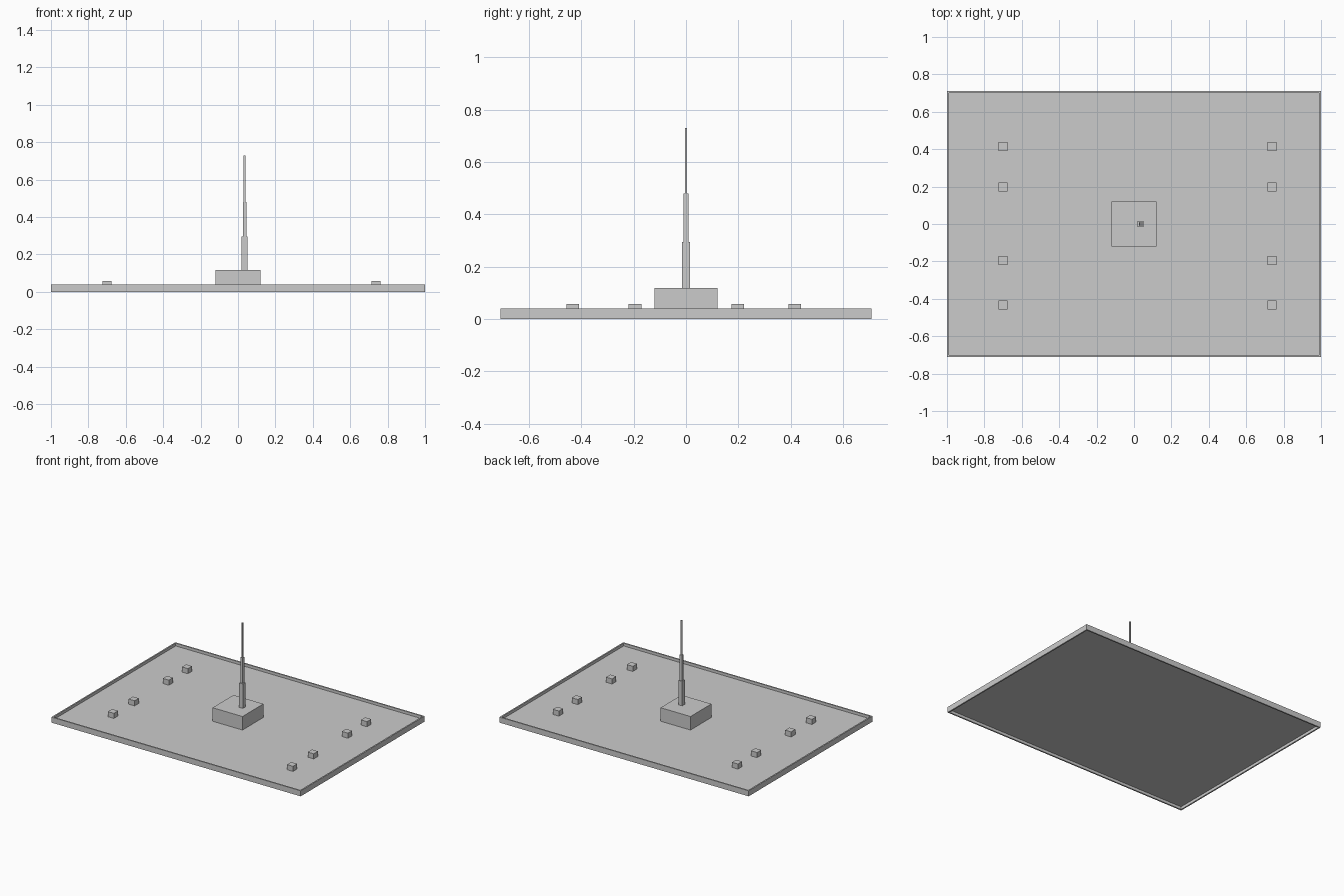
import bpy, bmesh

if "Cube" in bpy.data.objects:
    bpy.data.objects.remove(bpy.data.objects["Cube"])

HX, HY = 1.0, 0.71      # half size of the roof
RIM_H, RIM_T = 0.04, 0.01
FLOOR = 0.02            # height of the roof deck


def finish(name, bm):
    bmesh.ops.recalc_face_normals(bm, faces=bm.faces)
    mesh = bpy.data.meshes.new(name)
    bm.to_mesh(mesh)
    bm.free()
    obj = bpy.data.objects.new(name, mesh)
    bpy.context.collection.objects.link(obj)
    return obj


def box(name, x, y, z0, z1, size):
    bm = bmesh.new()
    bmesh.ops.create_cube(bm, size=1)
    bmesh.ops.scale(bm, vec=(size, size, z1 - z0), verts=bm.verts)
    bmesh.ops.translate(bm, vec=(x, y, (z0 + z1) / 2), verts=bm.verts)
    return finish(name, bm)


# Parapet: a mitred rectangular ring, open above and below the deck
bm = bmesh.new()
loops = []
for inset, z in ((0, 0), (0, RIM_H), (RIM_T, RIM_H), (RIM_T, 0)):
    x, y = HX - inset, HY - inset
    loops.append([bm.verts.new((sx * x, sy * y, z))
                  for sx, sy in ((-1, -1), (1, -1), (1, 1), (-1, 1))])
for i in range(4):
    a, b = loops[i], loops[(i + 1) % 4]
    for j in range(4):
        k = (j + 1) % 4
        bm.faces.new((a[j], a[k], b[k], b[j]))
finish("parapet", bm)

# Thin roof deck
bm = bmesh.new()
bmesh.ops.create_grid(bm, x_segments=1, y_segments=1, size=1)
bmesh.ops.scale(bm, vec=(HX - RIM_T, HY - RIM_T, 1), verts=bm.verts)
bmesh.ops.translate(bm, vec=(0, 0, FLOOR), verts=bm.verts)
finish("roof_deck", bm)

# Central housing
box("central_housing", 0, 0, FLOOR, 0.118, 0.24)

# Small roof vents in two rows
for x in (-0.70, 0.737):
    for y in (-0.433, -0.195, 0.197, 0.415):
        box("roof_vent", x, y, FLOOR, 0.057, 0.048)

# Stepped antenna mast
for name, z0, z1, size in (("mast_lower", 0.118, 0.295, 0.03),
                           ("mast_middle", 0.295, 0.48, 0.019),
                           ("mast_tip", 0.48, 0.73, 0.009)):
    box(name, 0.035, 0, z0, z1, size)
